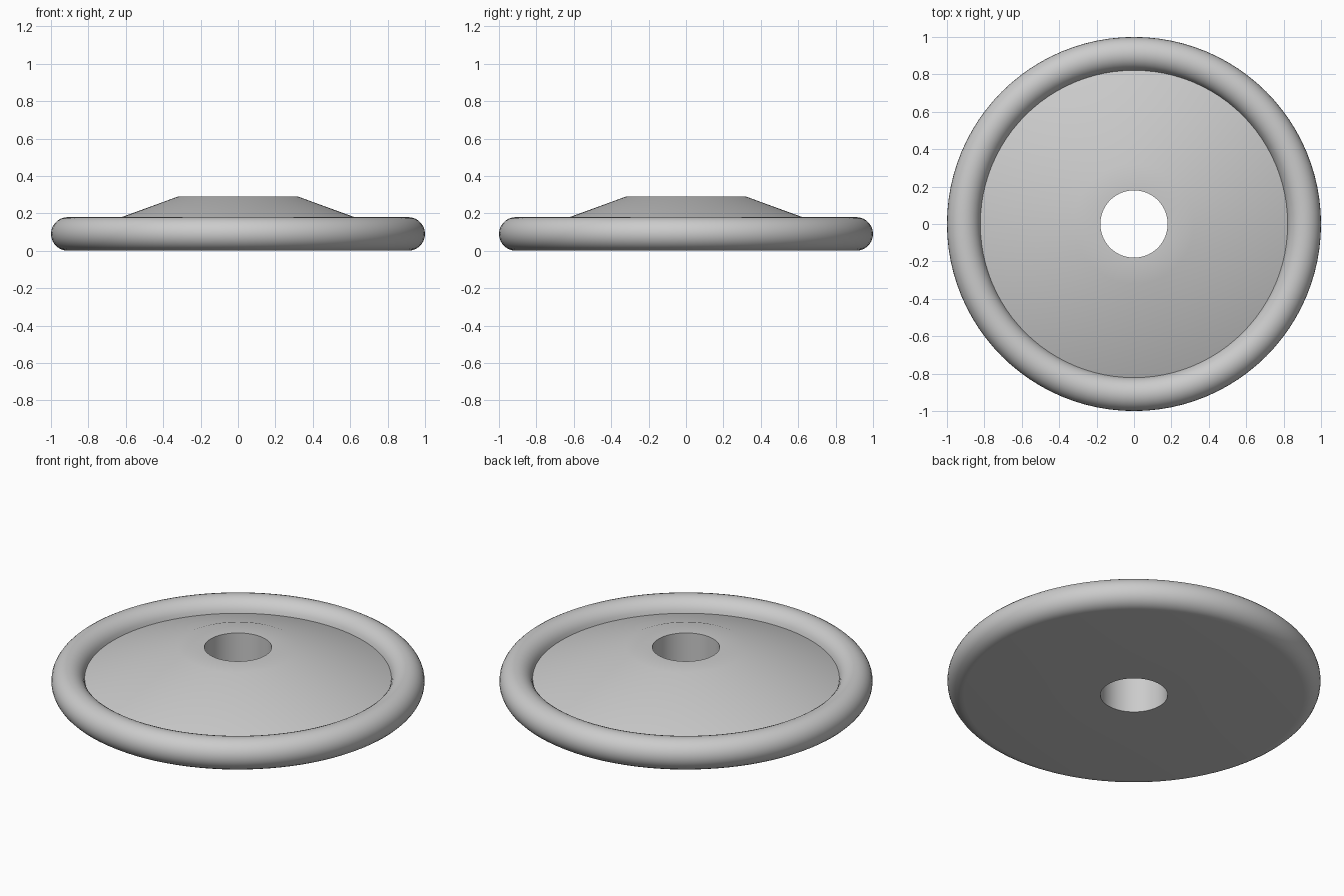
import bpy
import bmesh
from math import cos, sin, pi, radians

cube = bpy.data.objects.get("Cube")
if cube:
    bpy.data.objects.remove(cube, do_unlink=True)

SEGMENTS = 96
BORE, HUB, HEIGHT = 0.18, 0.32, 0.29
RIM_CENTRE, RIM = 0.91, 0.09
ARC_STEPS = 20

# Plain grey finish
grey = bpy.data.materials.new("plain_grey")
grey.use_nodes = True
colour = (0.6, 0.6, 0.6, 1)
grey.diffuse_color = colour
grey.node_tree.nodes["Principled BSDF"].inputs["Base Color"].default_value = colour

# Half section: bore, hub top, sloping web, rounded rim, flat underside
profile = [(BORE, 0), (BORE, HEIGHT), (HUB, HEIGHT)]
start, end = radians(169), radians(-90)
for i in range(ARC_STEPS + 1):
    a = start + (end - start) * i / ARC_STEPS
    profile.append((RIM_CENTRE + RIM * cos(a), RIM + RIM * sin(a)))

# Revolve the closed section into a disc
bm = bmesh.new()
verts = [bm.verts.new((r, 0, z)) for r, z in profile]
edges = [bm.edges.new((v, verts[(i + 1) % len(verts)])) for i, v in enumerate(verts)]
bmesh.ops.spin(bm, geom=verts + edges, cent=(0, 0, 0), axis=(0, 0, 1),
               angle=2 * pi, steps=SEGMENTS, use_merge=True)
bmesh.ops.remove_doubles(bm, verts=bm.verts, dist=0.0001)
bmesh.ops.recalc_face_normals(bm, faces=bm.faces)
mesh = bpy.data.meshes.new("rimmed_disc")
bm.to_mesh(mesh)
bm.free()
mesh.materials.append(grey)

disc = bpy.data.objects.new("rimmed_disc", mesh)
bpy.context.collection.objects.link(disc)
bpy.ops.object.select_all(action="DESELECT")
disc.select_set(True)
bpy.context.view_layer.objects.active = disc
bpy.ops.object.shade_smooth_by_angle(angle=radians(30))
